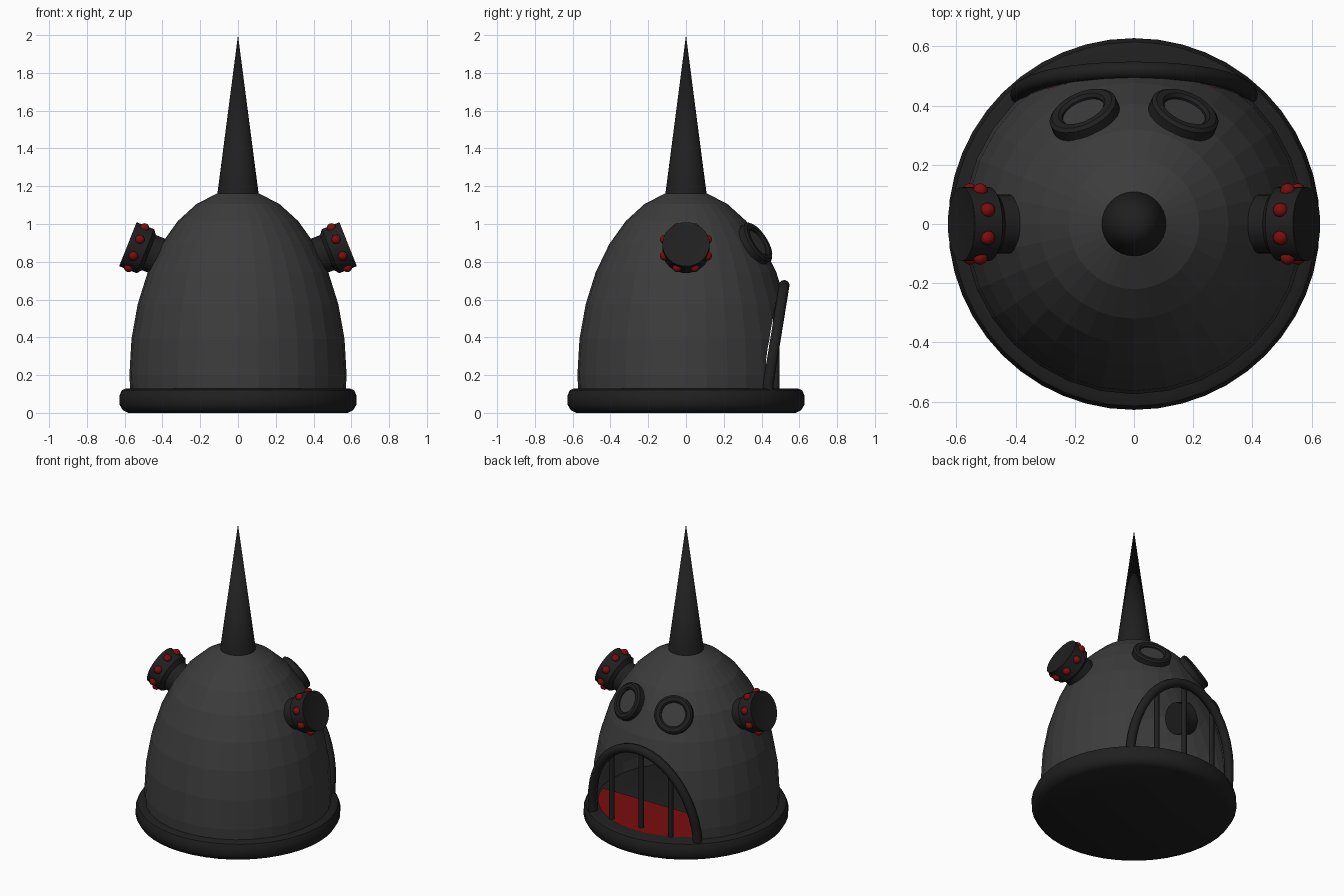
import bpy, bmesh, math
from mathutils import Vector, Matrix

cube = bpy.data.objects.get("Cube")
if cube:
    bpy.data.objects.remove(cube)


def material(name, rgb):
    m = bpy.data.materials.new(name)
    m.use_nodes = True
    m.diffuse_color = (*rgb, 1)
    m.node_tree.nodes["Principled BSDF"].inputs["Base Color"].default_value = (*rgb, 1)
    return m


GREY = material("dome grey", (0.045, 0.045, 0.045))
DARK = material("dark metal", (0.014, 0.014, 0.014))
RED = material("red", (0.2, 0.004, 0.004))


def finish(name, bm, mat, smooth=False, matrix=None):
    """Turn a bmesh into a named, coloured object."""
    if matrix:
        bm.transform(matrix)
    bmesh.ops.recalc_face_normals(bm, faces=bm.faces)
    mesh = bpy.data.meshes.new(name)
    bm.to_mesh(mesh)
    bm.free()
    mesh.materials.append(mat)
    ob = bpy.data.objects.new(name, mesh)
    bpy.context.collection.objects.link(ob)
    bpy.ops.object.select_all(action="DESELECT")
    ob.select_set(True)
    bpy.context.view_layer.objects.active = ob
    if smooth:
        bpy.ops.object.shade_smooth_by_angle(angle=math.radians(35))
    return ob


def lathe(name, profile, mat, matrix=None, smooth=True, steps=32):
    """Spin (radius, height) points around z."""
    bm = bmesh.new()
    verts = [bm.verts.new((r, 0, z)) for r, z in profile]
    edges = [bm.edges.new(pair) for pair in zip(verts, verts[1:])]
    bmesh.ops.spin(bm, geom=verts + edges, axis=(0, 0, 1), cent=(0, 0, 0),
                   angle=math.tau, steps=steps)
    bmesh.ops.remove_doubles(bm, verts=bm.verts, dist=0.0005)
    return finish(name, bm, mat, smooth, matrix)


def facing(position, normal):
    """Place local z along a normal at a position."""
    turn = Vector(normal).to_track_quat("Z", "Y").to_matrix().to_4x4()
    return Matrix.Translation(position) @ turn


# Mouth arch: half ellipse leaning outward at the top
ARCH_X, ARCH_Z, ARCH_BASE = 0.39, 0.525, 0.15


def arch_point(t):
    rise = math.sin(t)
    return Vector((ARCH_X * math.cos(t), 0.435 + 0.085 * rise, ARCH_BASE + ARCH_Z * rise))


arch = [arch_point(math.pi * i / 24) for i in range(25)]

# Base plinth
lathe("base", [(0, 0), (0.58, 0), (0.61, 0.015), (0.628, 0.045), (0.628, 0.09),
               (0.615, 0.12), (0.59, 0.13), (0, 0.13)], DARK, steps=48)

# Hollow faceted dome
RADIUS, HEIGHT, MIDDLE = 0.575, 0.98, 0.2
bm = bmesh.new()
bmesh.ops.create_uvsphere(bm, u_segments=32, v_segments=16, radius=1)
bm.transform(Matrix.Translation((0, 0, MIDDLE)) @ Matrix.Diagonal((RADIUS, RADIUS, HEIGHT, 1)))
bmesh.ops.delete(bm, geom=[v for v in bm.verts if v.co.z < 0], context="VERTS")
dome = finish("dome", bm, GREY)

# Arched opening cut through the back wall
bm = bmesh.new()
outline = [Vector((p.x, 0.2, p.z)) for p in arch]
outline += [Vector((-ARCH_X, 0.2, 0.06)), Vector((ARCH_X, 0.2, 0.06))]
face = bm.faces.new([bm.verts.new(p) for p in outline])
new = bmesh.ops.extrude_face_region(bm, geom=[face])["geom"]
bmesh.ops.translate(bm, vec=(0, 0.6, 0), verts=[g for g in new if isinstance(g, bmesh.types.BMVert)])
cutter = finish("mouth_cutter", bm, GREY)
cutter.hide_render = True

bpy.context.view_layer.objects.active = dome
shell = dome.modifiers.new("shell", "SOLIDIFY")
shell.thickness, shell.offset = 0.015, -1
cut = dome.modifiers.new("mouth", "BOOLEAN")
cut.operation, cut.object, cut.solver = "DIFFERENCE", cutter, "EXACT"
for mod in ("shell", "mouth"):
    bpy.ops.object.modifier_apply(modifier=mod)
bpy.data.objects.remove(cutter)

# Arch frame: a swept round tube
curve = bpy.data.curves.new("mouth_frame", "CURVE")
curve.dimensions = "3D"
curve.bevel_depth, curve.bevel_resolution, curve.use_fill_caps = 0.029, 3, True
path = [arch[0] - Vector((0, 0, 0.03))] + arch + [arch[-1] - Vector((0, 0, 0.03))]
spline = curve.splines.new("POLY")
spline.points.add(len(path) - 1)
for point, co in zip(spline.points, path):
    point.co = (*co, 1)
curve.materials.append(DARK)
bpy.context.collection.objects.link(bpy.data.objects.new("mouth_frame", curve))

# Vertical bars in the opening
for name, x in (("left", 0.22), ("middle", 0), ("right", -0.22)):
    top = ARCH_BASE + ARCH_Z * math.sqrt(1 - (x / ARCH_X) ** 2)
    lathe(f"{name}_bar", [(0, 0.12), (0.017, 0.12), (0.017, top), (0, top)], DARK,
          Matrix.Translation((x, 0.478, 0)), steps=12)

# Red floor plate behind the bars
bm = bmesh.new()
start = math.asin(0.15 / 0.54)
arc = [start + (math.pi - 2 * start) * i / 24 for i in range(25)]
bm.faces.new([bm.verts.new((0.54 * math.cos(a), 0.54 * math.sin(a), 0.134)) for a in arc])
finish("floor_plate", bm, RED)

# Horn
lathe("horn", [(0, 1.145), (0.111, 1.145), (0, 2.0)], DARK)

for side, s in (("left", 1), ("right", -1)):
    # Round eye with a raised rim
    place = facing((s * 0.167, 0.368, 0.895), (s * 0.356, 0.786, 0.505))
    lathe(f"{side}_eye_rim", [(0.075, -0.025), (0.12, -0.025), (0.12, 0.018), (0.108, 0.028),
                              (0.085, 0.028), (0.075, 0.018), (0.075, -0.025)], DARK, place)
    lathe(f"{side}_eye_glass", [(0, -0.02), (0.078, -0.02), (0.078, 0.01), (0, 0.01)], GREY, place)

    # Side cup with a hub running through the wall
    place = facing((s * 0.583, 0, 0.893), (s * 0.93, 0, 0.37))
    lathe(f"{side}_cup", [(0, -0.26), (0.1, -0.26), (0.1, -0.12), (0.125, -0.1),
                          (0.125, 0), (0.115, 0), (0, -0.03)], DARK, place)

    # Ring of red studs on the cup
    bm = bmesh.new()
    for i in range(8):
        a = math.tau * (i + 0.5) / 8
        spot = Matrix.Translation((0.122 * math.cos(a), 0.122 * math.sin(a), -0.05))
        bmesh.ops.create_uvsphere(bm, u_segments=16, v_segments=10, radius=0.025, matrix=spot)
    finish(f"{side}_cup_studs", bm, RED, True, place)
